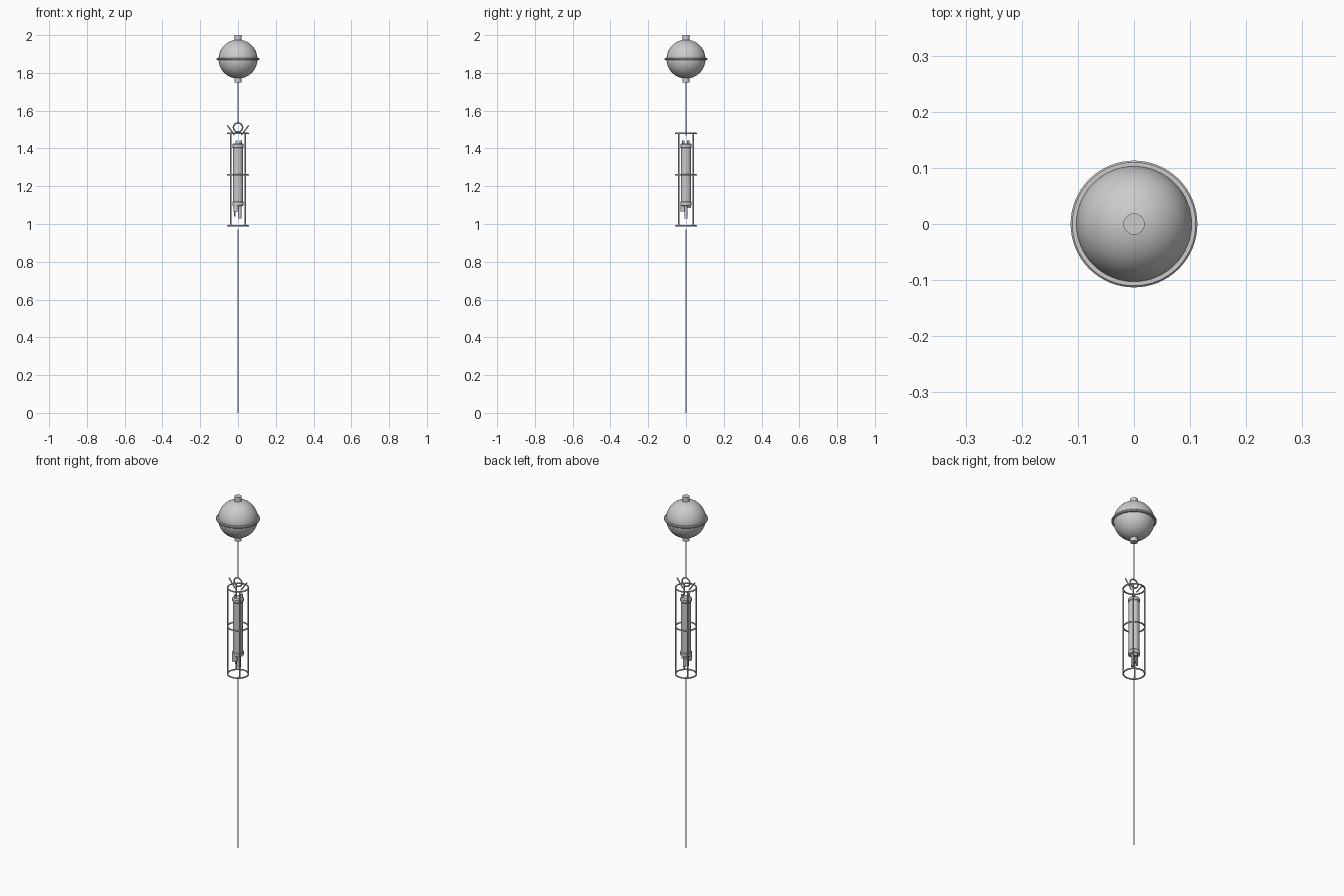
import bpy, math
from mathutils import Vector

if "Cube" in bpy.data.objects:
    bpy.data.objects.remove(bpy.data.objects["Cube"])


def finish(ob, name):
    ob.name = name
    bpy.ops.object.shade_smooth_by_angle(angle=math.radians(35))
    return ob


def rod(name, a, b, r, sides=16):
    a, b = Vector(a), Vector(b)
    d = b - a
    bpy.ops.mesh.primitive_cylinder_add(vertices=sides, radius=r, depth=d.length,
                                        location=(a + b) / 2,
                                        rotation=d.to_track_quat('Z', 'Y').to_euler())
    return finish(bpy.context.object, name)


def ring(name, loc, R, r, rot=(0, 0, 0)):
    bpy.ops.mesh.primitive_torus_add(major_radius=R, minor_radius=r, major_segments=48,
                                     minor_segments=10, location=loc, rotation=rot)
    return finish(bpy.context.object, name)


def lathe(name, profile, sides=32, x=0, y=0):
    # revolve (radius, z) points around a vertical axis
    verts, faces = [], []
    n = len(profile)
    for i in range(sides):
        t = 2 * math.pi * i / sides
        verts += [(x + r * math.cos(t), y + r * math.sin(t), z) for r, z in profile]
        j = (i + 1) % sides
        faces += [(i * n + k, j * n + k, j * n + k + 1, i * n + k + 1) for k in range(n - 1)]
    faces.append([i * n for i in reversed(range(sides))])
    faces.append([i * n + n - 1 for i in range(sides)])
    me = bpy.data.meshes.new(name)
    me.from_pydata(verts, [], faces)
    ob = bpy.data.objects.new(name, me)
    bpy.context.collection.objects.link(ob)
    bpy.ops.object.select_all(action='DESELECT')
    ob.select_set(True)
    bpy.context.view_layer.objects.active = ob
    return finish(ob, name)


# float with equatorial flange and end bosses
ZF = 1.873
bpy.ops.mesh.primitive_uv_sphere_add(segments=64, ring_count=32, radius=0.103, location=(0, 0, ZF))
finish(bpy.context.object, "float_ball")
lathe("float_flange", [(0.100, ZF - 0.006), (0.110, ZF - 0.006), (0.113, ZF - 0.003),
                       (0.113, ZF + 0.003), (0.110, ZF + 0.006), (0.100, ZF + 0.006)], 64)
rod("float_top_boss", (0, 0, 1.96), (0, 0, 2.0), 0.019, 32)
rod("float_bottom_boss", (0, 0, 1.75), (0, 0, 1.79), 0.019, 32)

# mooring ropes
rod("upper_rope", (0, 0, 1.535), (0, 0, 1.76), 0.0035, 12)
rod("lower_rope", (0, 0, 0), (0, 0, 0.972), 0.0035, 12)

# lifting ring and slanted hooks
ring("lifting_ring", (0, 0, 1.511), 0.024, 0.004, (math.pi / 2, 0, 0))
for s in (-1, 1):
    rod("hook_bar", (s * 0.057, 0, 1.522), (s * 0.018, 0, 1.470), 0.0035, 12)

# protective cage
for z in (1.48, 1.26, 0.99):
    ring("cage_ring", (0, 0, z), 0.054, 0.004)
for sx in (-1, 1):
    for sy in (-1, 1):
        rod("cage_bar", (sx * 0.038, sy * 0.038, 0.99), (sx * 0.038, sy * 0.038, 1.48), 0.004, 12)

# instrument housing with end collars
lathe("instrument_housing", [(0.024, 1.095), (0.030, 1.099), (0.030, 1.116), (0.027, 1.120),
                             (0.027, 1.402), (0.030, 1.406), (0.030, 1.420), (0.024, 1.426)])

# connectors on the top cap
for x, y in ((-0.008, -0.014), (0.015, 0.012)):
    rod("top_connector", (x, y, 1.42), (x, y, 1.442), 0.006)

# sensors under the bottom cap
rod("wide_sensor", (-0.010, -0.015, 1.065), (-0.010, -0.015, 1.10), 0.013, 24)
rod("long_sensor", (0.009, 0.0, 1.030), (0.009, 0.0, 1.10), 0.009, 24)
rod("thin_sensor", (-0.016, 0.004, 1.040), (-0.016, 0.004, 1.10), 0.004)
rod("short_sensor", (0.004, 0.018, 1.085), (0.004, 0.018, 1.10), 0.009)
